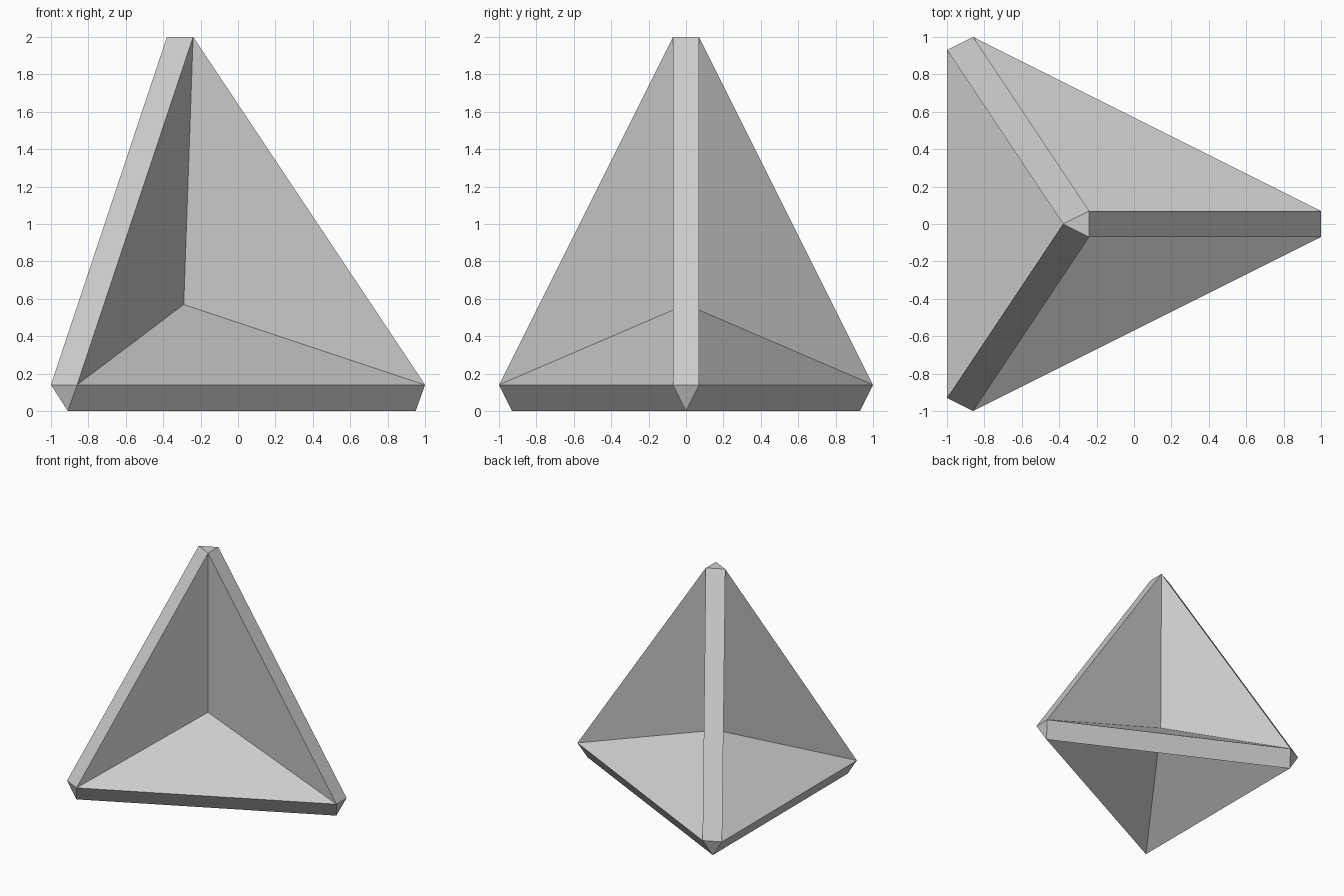
import bpy
import bmesh
from itertools import combinations
from mathutils import Vector

default = bpy.data.objects.get("Cube")
if default:
    bpy.data.objects.remove(default, do_unlink=True)

# One plain grey
grey = bpy.data.materials.new("plain grey")
grey.use_nodes = True
colour = (0.6, 0.6, 0.6, 1.0)
grey.diffuse_color = colour
grey.node_tree.nodes["Principled BSDF"].inputs["Base Color"].default_value = colour

# Cut corners: each corner has one point for every side that touches it,
# keyed by the corner opposite that side
corners = {
    "top": {"left": (-0.38, 0, 2), "front": (-0.24, 0.07, 2), "back": (-0.24, -0.07, 2)},
    "left": {"top": (0.95, 0, 0), "front": (1, 0.07, 0.14), "back": (1, -0.07, 0.14)},
    "front": {"top": (-0.91, -0.93, 0), "left": (-1, -0.93, 0.14), "back": (-0.86, -1, 0.14)},
}
swap = {"top": "top", "left": "left", "front": "back"}
corners["back"] = {swap.get(side, "front"): (x, -y, z)
                   for side, (x, y, z) in corners["front"].items()}
centre = Vector((-0.29, 0, 0.57))

bm = bmesh.new()
point = {(c, s): bm.verts.new(co) for c, sides in corners.items() for s, co in sides.items()}
names = list(corners)

# Small end caps
for c in names:
    bm.faces.new([point[c, s] for s in names if s != c])

# Bevelled edge strips
for a, b in combinations(names, 2):
    s, t = [n for n in names if n not in (a, b)]
    bm.faces.new([point[a, s], point[b, s], point[b, t], point[a, t]])

# Four hollow sides, each sinking to the middle
for s in names:
    apex = bm.verts.new(centre)
    for a, b in combinations([n for n in names if n != s], 2):
        bm.faces.new([point[a, s], point[b, s], apex])

bmesh.ops.recalc_face_normals(bm, faces=bm.faces[:])
if bm.calc_volume(signed=True) < 0:
    bmesh.ops.reverse_faces(bm, faces=bm.faces[:])

mesh = bpy.data.meshes.new("hollow_tetrahedron")
bm.to_mesh(mesh)
bm.free()
mesh.materials.append(grey)
body = bpy.data.objects.new("hollow_tetrahedron", mesh)
bpy.context.collection.objects.link(body)
